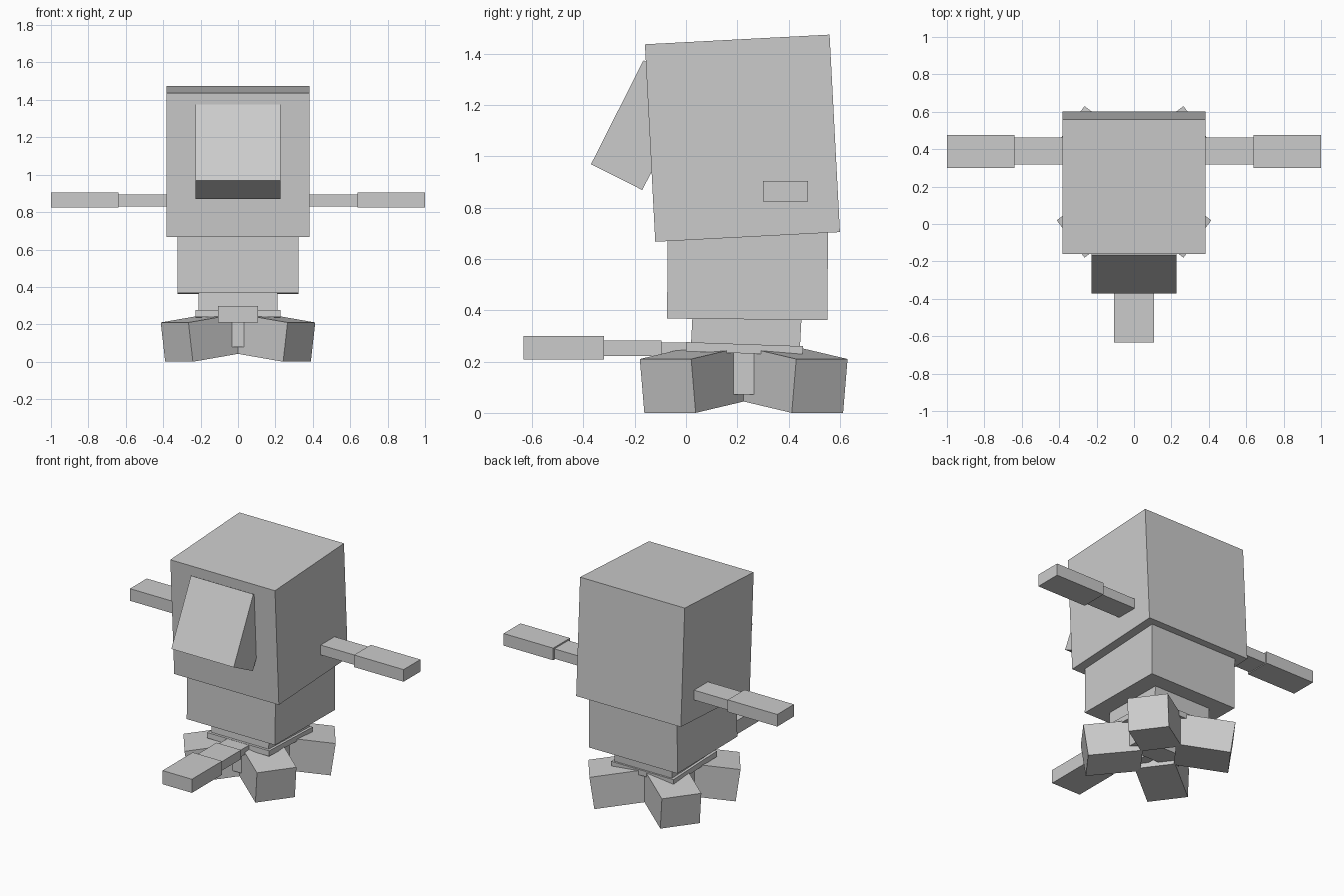
import bpy
import bmesh
from math import radians, atan2, cos, sin
from mathutils import Matrix, Vector

old = bpy.data.objects.get("Cube")
if old:
    bpy.data.objects.remove(old, do_unlink=True)

grey = bpy.data.materials.new("plain grey")
grey.use_nodes = True
colour = (0.6, 0.6, 0.6, 1)
grey.diffuse_color = colour
grey.node_tree.nodes["Principled BSDF"].inputs["Base Color"].default_value = colour


def box(name, centre, size, rotation=Matrix.Identity(3)):
    """Flat-shaded box, rotated about its own centre."""
    bm = bmesh.new()
    bmesh.ops.create_cube(bm, size=1, matrix=Matrix.Diagonal((*size, 1)))
    mesh = bpy.data.meshes.new(name)
    bm.to_mesh(mesh)
    bm.free()
    mesh.materials.append(grey)
    obj = bpy.data.objects.new(name, mesh)
    obj.matrix_world = Matrix.Translation(centre) @ rotation.to_4x4()
    bpy.context.collection.objects.link(obj)
    return obj


def pitch(degrees):
    return Matrix.Rotation(radians(degrees), 3, 'X')


# Stacked head, snout, body, neck and hip plate
box("head", (0, 0.22, 1.071), (0.765, 0.721, 0.771), pitch(3))
box("snout", (0, -0.168, 1.122), (0.456, 0.224, 0.454), pitch(-26.8))
box("body", (0, 0.24, 0.54), (0.646, 0.625, 0.35), pitch(-0.5))
box("neck", (0, 0.235, 0.32), (0.42, 0.425, 0.12), pitch(-3))
box("hip_plate", (0, 0.228, 0.25), (0.455, 0.455, 0.036), pitch(-2))

# Arms, each with a thin inner and a thicker outer segment
for side, x in (("left", 1), ("right", -1)):
    box(f"{side}_upper_arm", (x * 0.5, 0.39, 0.863), (0.3, 0.145, 0.065))
    box(f"{side}_forearm", (x * 0.819, 0.388, 0.865), (0.362, 0.175, 0.08))

# Front rod in three segments
box("rod_base", (0, -0.04, 0.252), (0.16, 0.14, 0.045))
box("rod_middle", (0, -0.21, 0.252), (0.18, 0.23, 0.06))
box("rod_tip", (0, -0.477, 0.254), (0.215, 0.315, 0.09))

# Hub supports between the legs
box("hub_crossbar", (0, 0.221, 0.16), (0.38, 0.148, 0.175))
box("hub_front_post", (0, 0.09, 0.16), (0.066, 0.2, 0.16))

# Four diagonal legs, sloping down and out from the hub
length, width, height = 0.33, 0.249, 0.212
slope = Matrix.Rotation(radians(8), 3, 'Y')
for name, x, y in (("front_left", 1, -1), ("front_right", -1, -1),
                   ("back_left", 1, 1), ("back_right", -1, 1)):
    heading = atan2(y * 0.594, x * 0.803)
    turn = Matrix.Rotation(heading, 3, 'Z') @ slope
    top_of_end = Vector((x * 0.339, 0.225 + y * 0.305, 0.21))
    centre = top_of_end + turn @ Vector((-length / 2, 0, -height / 2))
    box(f"{name}_leg", centre, (length, width, height), turn)
